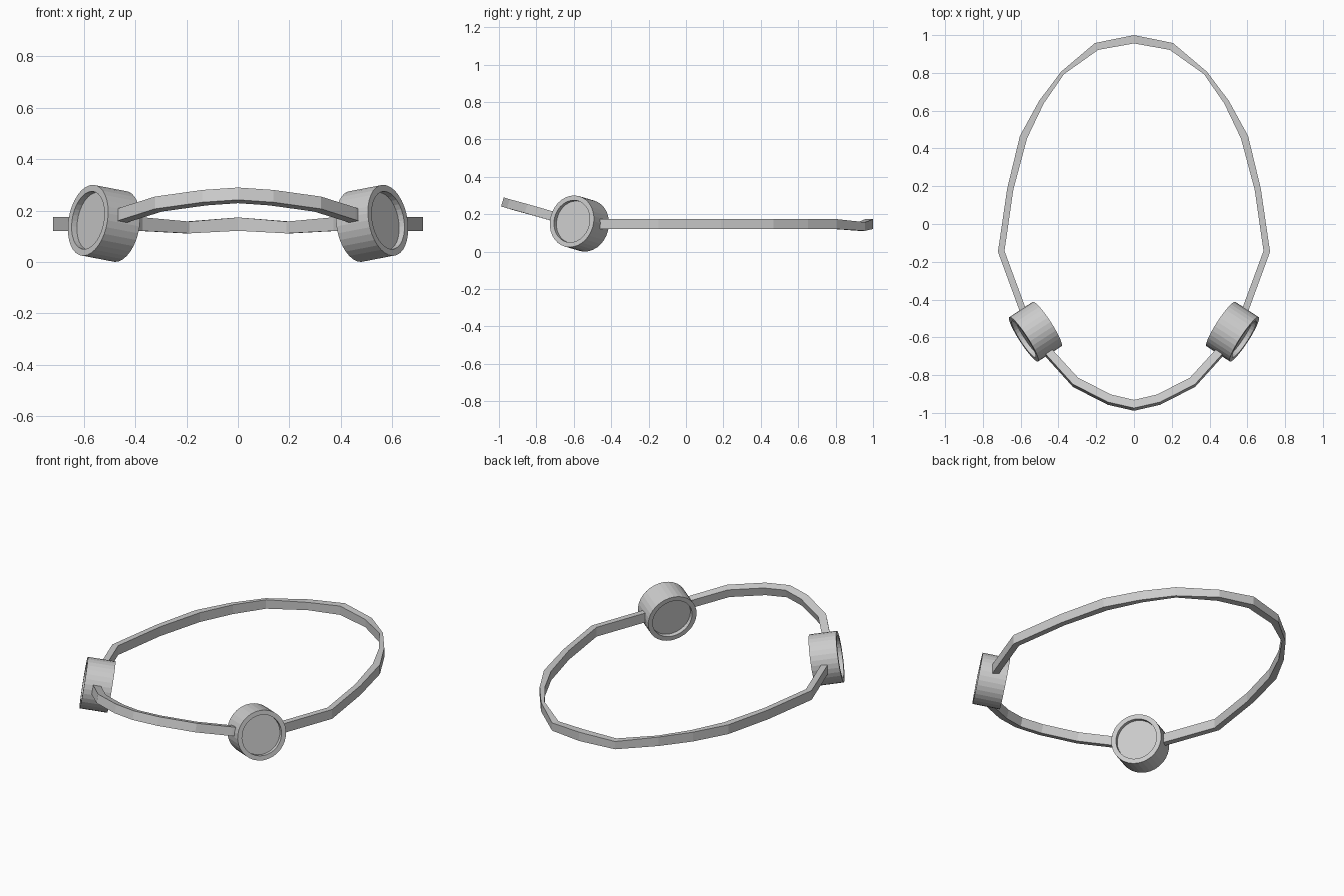
import bpy, bmesh
from mathutils import Vector, Matrix

if "Cube" in bpy.data.objects:
    bpy.data.objects.remove(bpy.data.objects["Cube"], do_unlink=True)

grey = bpy.data.materials.new("plain_grey")
grey.use_nodes = True
grey.diffuse_color = (0.6, 0.6, 0.6, 1)
grey.node_tree.nodes["Principled BSDF"].inputs["Base Color"].default_value = (0.6, 0.6, 0.6, 1)


def finish(bm, name):
    bmesh.ops.recalc_face_normals(bm, faces=bm.faces)
    mesh = bpy.data.meshes.new(name)
    bm.to_mesh(mesh)
    bm.free()
    mesh.materials.append(grey)
    obj = bpy.data.objects.new(name, mesh)
    bpy.context.collection.objects.link(obj)
    return obj


def band(name, half, up):
    """Sweep a rectangle along a half path (x, y, z, thickness, height) and its mirror."""
    path = half + [(-p[0],) + p[1:] for p in reversed(half[:-1])]
    centres = [Vector(p[:3]) for p in path]
    up = Vector(up).normalized()
    bm = bmesh.new()
    rings = []
    for i, p in enumerate(path):
        ahead = centres[min(i + 1, len(path) - 1)]
        behind = centres[max(i - 1, 0)]
        side = (ahead - behind).cross(up).normalized() * p[3] / 2
        rise = up * p[4] / 2
        rings.append([bm.verts.new(centres[i] + a * side + b * rise)
                      for a, b in ((-1, -1), (1, -1), (1, 1), (-1, 1))])
    for r, s in zip(rings, rings[1:]):
        for k in range(4):
            n = (k + 1) % 4
            bm.faces.new((r[k], r[n], s[n], s[k]))
    bm.faces.new(rings[0])
    bm.faces.new(rings[-1])
    return finish(bm, name)


def cup(name, s):
    """Short drum with a shallow recess in both ends."""
    bm = bmesh.new()
    bmesh.ops.create_cone(bm, cap_ends=True, segments=32,
                          radius1=0.14, radius2=0.14, depth=0.15)
    caps = [f for f in bm.faces if abs(f.normal.z) > 0.9]
    bmesh.ops.inset_individual(bm, faces=caps, thickness=0.026)
    for f in caps:
        walls = bmesh.ops.extrude_discrete_faces(bm, faces=[f])["faces"]
        for w in walls:
            inward = -0.025 if w.calc_center_median().z > 0 else 0.025
            bmesh.ops.translate(bm, verts=w.verts, vec=(0, 0, inward))
    axis = Vector((s * 0.83, -0.54, 0.16))
    turn = axis.to_track_quat('Z', 'Y').to_matrix().to_4x4()
    bm.transform(Matrix.Translation((s * 0.522, -0.57, 0.15)) @ turn)
    return finish(bm, name)


# Long rear band, level, thinning where it rounds the back
band("rear_band", [
    (0.565, -0.52, 0.147, 0.035, 0.055),
    (0.703, -0.145, 0.147, 0.035, 0.055),
    (0.655, 0.185, 0.147, 0.033, 0.055),
    (0.585, 0.46, 0.147, 0.04, 0.055),
    (0.49, 0.645, 0.147, 0.028, 0.055),
    (0.378, 0.80, 0.147, 0.02, 0.053),
    (0.198, 0.94, 0.134, 0.04, 0.046),
    (0, 0.978, 0.147, 0.044, 0.052)], (0, 0, 1))

# Short front band, rising towards the front
band("front_band", [
    (0.485, -0.64, 0.168, 0.043, 0.05),
    (0.44, -0.695, 0.184, 0.043, 0.05),
    (0.31, -0.838, 0.225, 0.045, 0.05),
    (0.13, -0.93, 0.25, 0.045, 0.05),
    (0, -0.96, 0.259, 0.045, 0.05)], (0, 0.29, 0.957))

# Round cups joining the two bands
cup("left_cup", 1)
cup("right_cup", -1)
